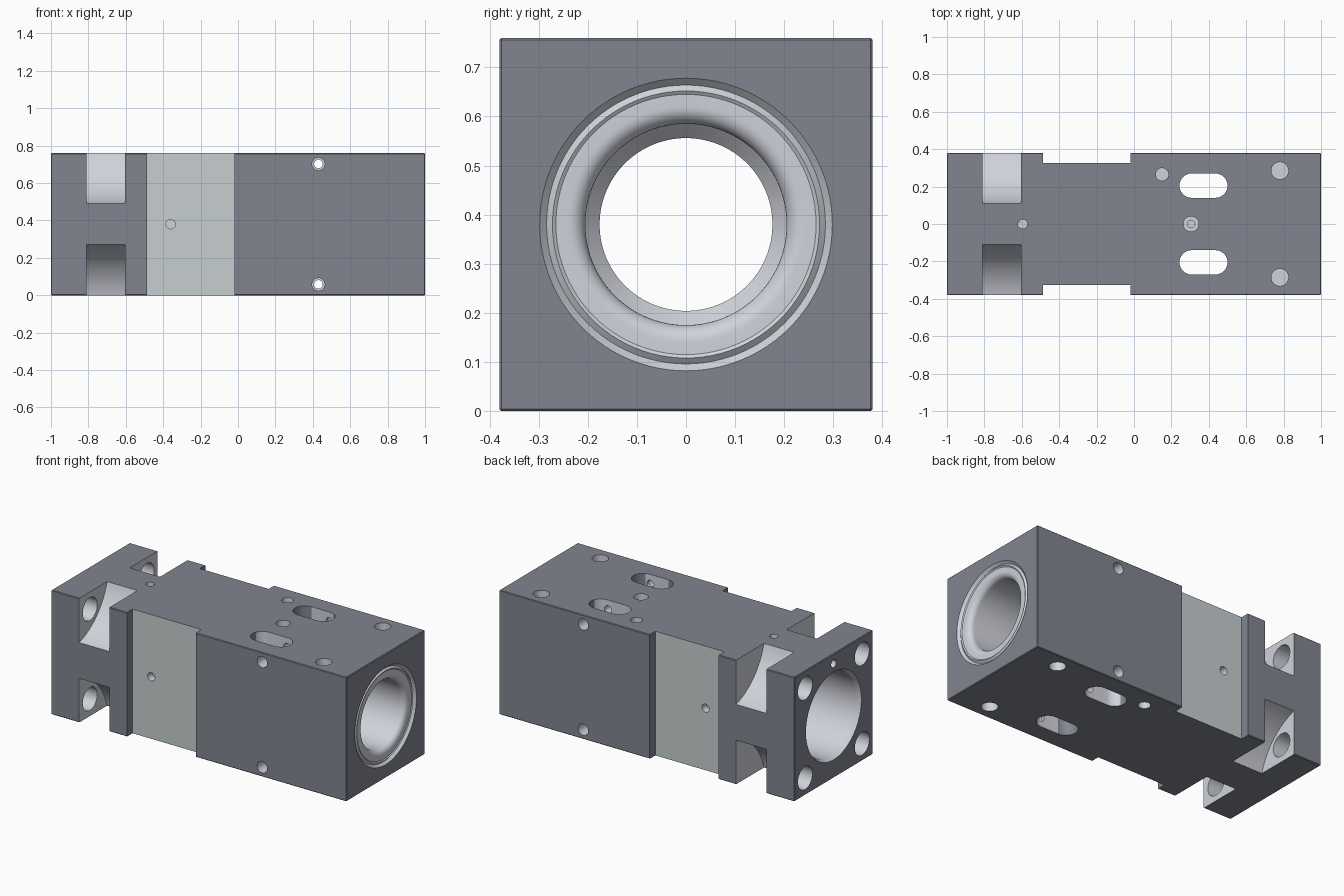
import bpy, bmesh, math
from mathutils import Matrix, Vector

if "Cube" in bpy.data.objects:
    bpy.data.objects.remove(bpy.data.objects["Cube"])

MID = 0.38  # half the width and height of the block


def new_object(name, bm):
    bmesh.ops.recalc_face_normals(bm, faces=bm.faces)
    mesh = bpy.data.meshes.new(name)
    bm.to_mesh(mesh)
    bm.free()
    obj = bpy.data.objects.new(name, mesh)
    bpy.context.collection.objects.link(obj)
    return obj


def box(lo, hi):
    bm = bmesh.new()
    lo, hi = Vector(lo), Vector(hi)
    bmesh.ops.create_cube(bm, size=1, matrix=Matrix.Translation((lo + hi) / 2)
                          @ Matrix.Diagonal((*(hi - lo), 1)))
    return bm


# Main block with lightly broken edges
bm = box((-1, -MID, 0), (1, MID, 2 * MID))
bmesh.ops.bevel(bm, geom=list(bm.edges), offset=0.004, segments=1, affect='EDGES')
body = new_object("cylinder_block", bm)


def cut(bm):
    tool = new_object("cutter", bm)
    tool.hide_render = True
    mod = body.modifiers.new("cut", 'BOOLEAN')
    mod.operation, mod.solver, mod.object = 'DIFFERENCE', 'EXACT', tool
    bpy.context.view_layer.objects.active = body
    bpy.ops.object.modifier_apply(modifier=mod.name)
    bpy.data.objects.remove(tool, do_unlink=True)


def drill(start, end, r, seg=40):
    start, end = Vector(start), Vector(end)
    d = end - start
    bm = bmesh.new()
    bmesh.ops.create_cone(bm, cap_ends=True, segments=seg, radius1=r, radius2=r, depth=d.length,
                          matrix=Matrix.Translation((start + end) / 2)
                          @ d.to_track_quat('Z', 'Y').to_matrix().to_4x4())
    cut(bm)


def lathe(profile, seg=96):
    bm = bmesh.new()
    rings = [[bm.verts.new((x, r * math.cos(2 * math.pi * i / seg),
                            MID + r * math.sin(2 * math.pi * i / seg)))
              for i in range(seg)] for x, r in profile]
    for a, b in zip(rings, rings[1:]):
        for i in range(seg):
            j = (i + 1) % seg
            bm.faces.new((a[i], a[j], b[j], b[i]))
    bm.faces.new(rings[0])
    bm.faces.new(rings[-1])
    return bm


def slot(x0, x1, y, r, seg=16):
    pts = []
    for cx, a0 in ((x1 - r, -math.pi / 2), (x0 + r, math.pi / 2)):
        for i in range(seg + 1):
            a = a0 + math.pi * i / seg
            pts.append((cx + r * math.cos(a), y + r * math.sin(a), -0.1))
    bm = bmesh.new()
    f = bm.faces.new([bm.verts.new(p) for p in pts])
    ext = bmesh.ops.extrude_face_region(bm, geom=[f])
    bmesh.ops.translate(bm, vec=(0, 0, 1), verts=[g for g in ext['geom']
                                                  if isinstance(g, bmesh.types.BMVert)])
    cut(bm)


# Stepped main bore: bushing groove and rounded mouth on the right, wide bore on the left
mouth = [(0.955 + 0.035 * math.cos(a), 0.24 - 0.035 * math.sin(a))
         for a in (math.pi / 2 * i / 8 for i in range(9))]
cut(lathe([(1.05, 0.298), (1.0, 0.298), (0.985, 0.284), (0.995, 0.272), (0.99, 0.265)]
          + mouth + [(0.55, 0.205), (0.52, 0.176), (-0.25, 0.176), (-0.32, 0.255),
                     (-0.975, 0.255), (-1.0, 0.268), (-1.05, 0.268)]))

for s in (-1, 1):
    # Side recesses with a small blind hole
    cut(box((-0.487, min(s * 0.325, s * 0.5), -0.1), (-0.02, max(s * 0.325, s * 0.5), 0.9)))
    drill((-0.36, s * 0.5, MID), (-0.36, s * 0.28, MID), 0.025)
    # Elongated slots through top and bottom
    slot(0.243, 0.50, s * 0.205, 0.065)
    # Corner pockets with curved floors, and bolt holes through the end flange
    for t in (-1, 1):
        drill((-0.81, s * 0.482, MID + t * 0.482), (-0.605, s * 0.482, MID + t * 0.482), 0.386, 128)
        drill((-1.1, s * 0.275, MID + t * 0.275), (-0.79, s * 0.275, MID + t * 0.275), 0.07)

for t in (-1, 1):
    z_out, z_in = MID + t * 0.45, MID + t * 0.28
    # Cross holes near the top and bottom, wider at both sides
    z = MID + t * 0.322
    drill((0.43, -0.5, z), (0.43, 0.5, z), 0.023)
    for s in (-1, 1):
        drill((0.43, s * 0.5, z), (0.43, s * 0.29, z), 0.034)
        # Large blind mounting holes
        drill((0.78, s * 0.285, z_out), (0.78, s * 0.285, z_in), 0.046)
    # Dowel hole
    drill((0.15, 0.265, z_out), (0.15, 0.265, z_in), 0.034)

# Top port with counterbore, and the small linked air passages at the left end
drill((0.305, 0, 0.9), (0.305, 0, 0.72), 0.041)
drill((0.305, 0, 0.9), (0.305, 0, 0.62), 0.02)
drill((-0.595, 0, 0.9), (-0.595, 0, 0.68), 0.025)
drill((-1.1, 0, 0.70), (-0.605, 0, 0.70), 0.024)


# Finishes: dark outer skin, bare metal recesses, lighter bores and pockets
for name, col in (("dark_skin", (0.225, 0.235, 0.28)), ("recess_metal", (0.57, 0.62, 0.635)),
                  ("bore_metal", (0.63, 0.65, 0.71))):
    mat = bpy.data.materials.new(name)
    mat.diffuse_color = (*col, 1)
    mat.use_nodes = True
    mat.node_tree.nodes["Principled BSDF"].inputs["Base Color"].default_value = mat.diffuse_color
    body.data.materials.append(mat)


def on_skin(points):
    planes = [lambda p: abs(p.x) - 1, lambda p: abs(p.y) - MID, lambda p: abs(p.z - MID) - MID]
    return any(all(abs(f(p)) < 0.0045 for p in points) for f in planes)


for poly in body.data.polygons:
    pts = [body.data.vertices[i].co for i in poly.vertices]
    if on_skin(pts):
        poly.material_index = 0
    elif all(abs(p.y) > 0.324 and -0.488 < p.x < -0.019 for p in pts):
        poly.material_index = 1
    else:
        poly.material_index = 2

# Smooth bores, sharp machined edges
bpy.ops.object.select_all(action='DESELECT')
body.select_set(True)
bpy.context.view_layer.objects.active = body
bpy.ops.object.shade_smooth_by_angle(angle=math.radians(25))
